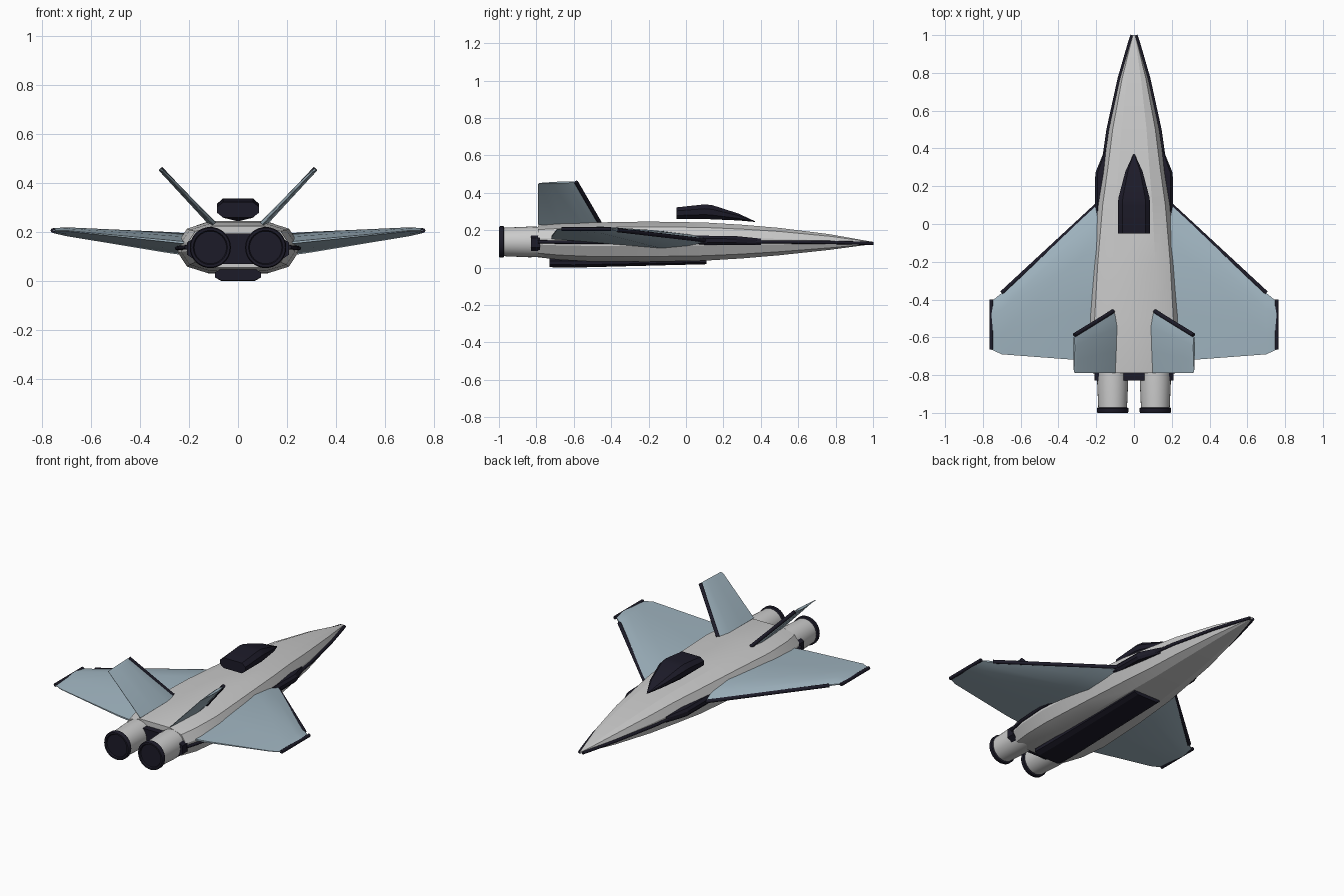
import bpy, bmesh, math
from mathutils import Vector

if "Cube" in bpy.data.objects:
    bpy.data.objects.remove(bpy.data.objects["Cube"])


def material(name, rgb):
    m = bpy.data.materials.new(name)
    m.diffuse_color = (*rgb, 1)
    m.use_nodes = True
    m.node_tree.nodes["Principled BSDF"].inputs["Base Color"].default_value = m.diffuse_color
    return m


DARK = material("dark_trim", (0.012, 0.011, 0.022))
BLUE = material("wing_blue", (0.36, 0.47, 0.54))


def loft(name, rings, mat=None, smooth=None):
    """Skin a list of equal-length closed rings and cap both ends."""
    bm = bmesh.new()
    vs = [[bm.verts.new(p) for p in r] for r in rings]
    n = len(vs[0])
    for a, b in zip(vs, vs[1:]):
        for i in range(n):
            j = (i + 1) % n
            bm.faces.new((a[i], a[j], b[j], b[i]))
    bm.faces.new(vs[0])
    bm.faces.new(vs[-1])
    bmesh.ops.recalc_face_normals(bm, faces=bm.faces)
    me = bpy.data.meshes.new(name)
    bm.to_mesh(me)
    bm.free()
    ob = bpy.data.objects.new(name, me)
    bpy.context.collection.objects.link(ob)
    if mat:
        me.materials.append(mat)
    if smooth:
        bpy.ops.object.select_all(action='DESELECT')
        ob.select_set(True)
        bpy.context.view_layer.objects.active = ob
        bpy.ops.object.shade_smooth_by_angle(angle=math.radians(smooth))
    return ob


def strip(name, pts, r):
    """Dark trim: eight-sided rod through points."""
    rings = []
    P = [Vector(p) for p in pts]
    for i, p in enumerate(P):
        d = (P[min(i + 1, len(P) - 1)] - P[max(i - 1, 0)]).normalized()
        u = d.cross(Vector((0, 0, 1))).normalized()
        v = u.cross(d)
        rings.append([p + r * (u * math.cos(k * math.pi / 4) + v * math.sin(k * math.pi / 4))
                      for k in range(8)])
    return loft(name, rings, DARK, 50)


def body_ring(y, w, top, bot):
    """Twelve-sided rounded hull section."""
    c, h = (top + bot) / 2, (top - bot) / 2
    q = [(1, .2), (.85, .74), (.5, 1)]
    up = q + [(-a, b) for a, b in reversed(q)]
    pts = up + [(-a, -b) for a, b in up]
    return [(a * w, y, c + b * h) for a, b in pts]


def slab_ring(y, w, top, bot, cx=0.0):
    """Eight-sided section with cut corners."""
    c, h = (top + bot) / 2, (top - bot) / 2
    q = [(1, .4), (.72, 1), (-.72, 1), (-1, .4), (-1, -.4), (-.72, -1), (.72, -1), (1, -.4)]
    return [(cx + a * w, y, c + b * h) for a, b in q]


# Fuselage: y, half width, top, bottom
HULL = [(1.0, .006, .137, .125), (.95, .022, .146, .119), (.77, .074, .178, .095),
        (.5, .133, .212, .066), (.3, .162, .229, .049), (.1, .195, .241, .037),
        (-.2, .225, .246, .031), (-.5, .245, .241, .032), (-.68, .232, .234, .042),
        (-.79, .205, .225, .055)]
loft("fuselage", [body_ring(*s) for s in HULL], None, 20)

# Rear bulkhead, belly panel and canopy
loft("rear_bulkhead", [slab_ring(y, .208, .195, .07) for y in (-.828, -.78)], DARK)
loft("belly_panel", [slab_ring(-.73, .094, .05, .002), slab_ring(-.6, .094, .05, .0),
                     slab_ring(.11, .088, .052, .018)], DARK)
CANOPY = [(-.05, .085, .322, .26), (.1, .086, .338, .26), (.14, .082, .334, .258),
          (.28, .045, .289, .252), (.37, .003, .247, .244)]
loft("canopy", [slab_ring(*s) for s in CANOPY], DARK, 25)


# Airfoil section: leading edge, crest, rear, trailing edge, and underside
FOIL = [(0, .25), (.1, .65), (.27, 1), (.65, .6), (1, .1)]
FOIL = FOIL + [(t, -k) for t, k in reversed(FOIL)]


def foil_ring(le, te, half, normal):
    le, te, normal = Vector(le), Vector(te), Vector(normal).normalized()
    return [le.lerp(te, t) + normal * (k * half) for t, k in FOIL]


def circle(cx, y, r, n=32):
    return [(cx + r * math.cos(2 * math.pi * i / n), y, .137 + r * math.sin(2 * math.pi * i / n))
            for i in range(n)]


for side, s in (("right", 1), ("left", -1)):
    # Wing: x, leading y, trailing y, leading z, trailing z, half thickness
    sections = [(.12, .17, -.72, .137, .147, .05), (.3, .005, -.72, .157, .165, .042),
                (.7, -.365, -.69, .2, .205, .018), (.755, -.41, -.665, .206, .206, .01)]
    loft(side + "_wing", [foil_ring((s * x, a, za), (s * x, b, zb), h, (0, 0, 1))
                          for x, a, b, za, zb, h in sections], BLUE, 20)
    strip(side + "_wing_leading_edge", [(s * .19, .107, .145), (s * .7, -.365, .2)], .011)
    strip(side + "_wing_tip", [(s * .755, -.4, .206), (s * .755, -.665, .206)], .01)

    # Canted tail fin
    n = (s * .72, 0, -.69)
    fin = [((.1, -.455, .23), (.1, -.79, .23), .014), ((.305, -.58, .445), (.305, -.79, .445), .009),
           ((.318, -.6, .458), (.318, -.785, .452), .007)]
    loft(side + "_tail_fin", [foil_ring((s * a[0], *a[1:]), (s * b[0], *b[1:]), h, n)
                              for a, b, h in fin], BLUE, 20)
    strip(side + "_fin_leading_edge", [(s * .11, -.462, .24), (s * .315, -.588, .457)], .011)

    # Chine line along the hull side
    strip(side + "_chine", [(s * (w + .004), y, (t + b) / 2 - .002) for y, w, t, b in HULL], .009)

    # Intake blister
    loft(side + "_intake", [slab_ring(y, w, t, .12, s * cx) for y, w, t, cx in
                            ((.0, .045, .172, .162), (.27, .045, .168, .16), (.4, .012, .155, .14))], DARK)

    # Engine nozzle with dark lip and recessed face
    cx = s * .113
    loft(side + "_nozzle", [circle(cx, -.72, .08), circle(cx, -.84, .082), circle(cx, -.975, .076)],
         None, 40)
    lip = [(-.972, .078), (-.976, .084), (-.994, .084), (-1.0, .08), (-1.0, .07), (-.992, .066)]
    loft(side + "_nozzle_lip", [circle(cx, y, r) for y, r in lip], DARK, 40)
